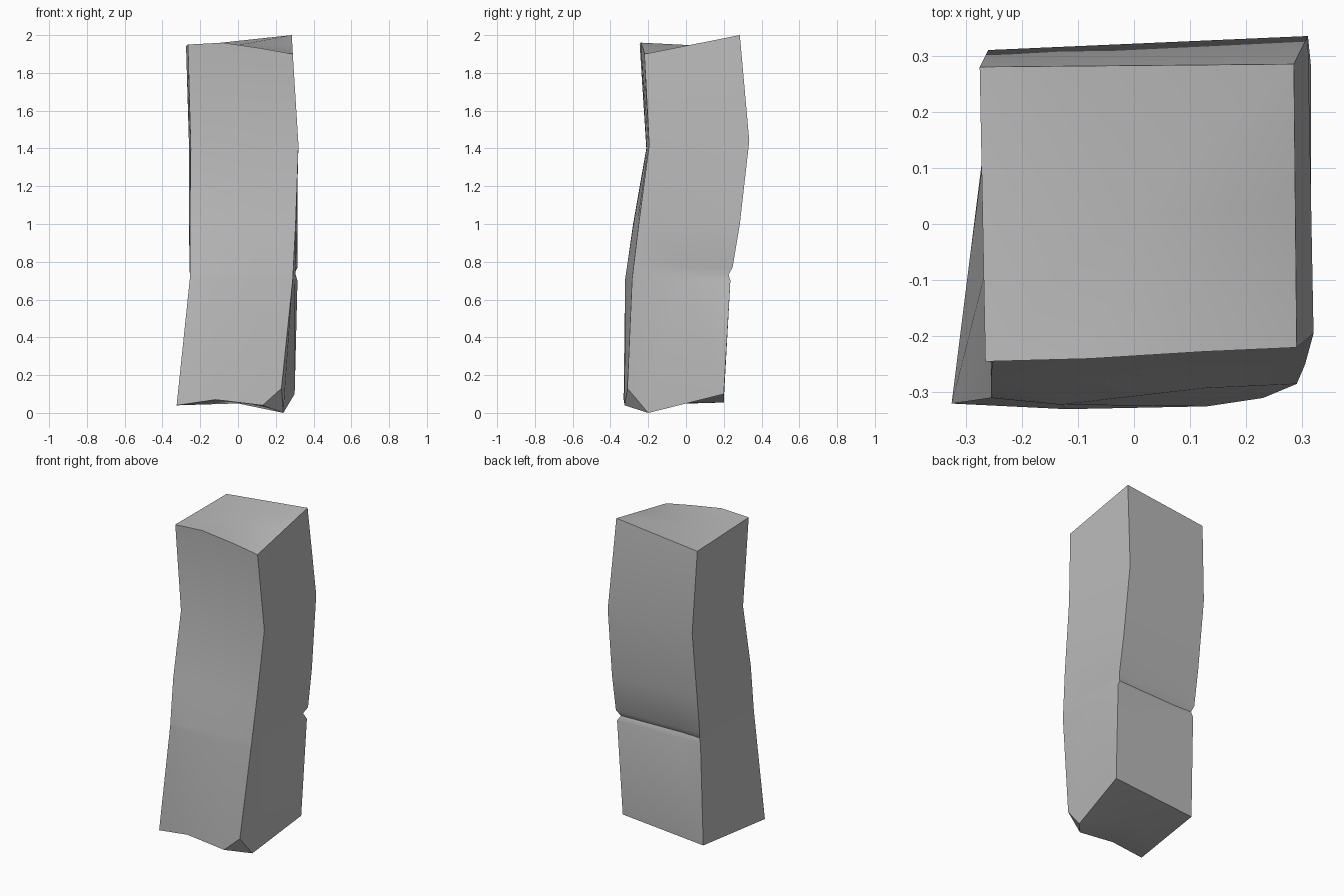
import bpy
import bmesh
import math
from mathutils import Vector

cube = bpy.data.objects.get("Cube")
if cube:
    bpy.data.objects.remove(cube)


def path(*knots):
    return [Vector(k) for k in knots]


def blend(first, second, t):
    """Column running between two neighbouring columns."""
    return [a.lerp(b, t) for a, b in zip(first, second)]


def add_notch_rows(column, depth):
    """Insert three rows above the lowest knee and push the middle one inward."""
    knee_top, knee = column[2], column[3]
    upper = knee_top.lerp(knee, 0.77)
    groove = knee_top.lerp(knee, 0.89)
    inward = Vector((groove.x, groove.y, 0)).normalized()
    return column[:3] + [upper, groove - inward * depth] + column[3:]


# Corner columns of the bent pillar, top to bottom
front_low_x = path((-.265, -.245, 1.95), (-.25, -.21, 1.4), (-.255, -.28, 1), (-.255, -.31, .71), (-.325, -.32, .04))
front_high_x = path((.29, -.22, 1.9), (.32, -.195, 1.42), (.305, -.25, 1), (.29, -.285, .71), (.23, -.31, .13))
back_high_x = path((.285, .285, 2), (.31, .335, 1.44), (.315, .285, 1), (.315, .235, .7), (.3, .2, .1))
back_low_x = path((-.275, .28, 1.94), (-.26, .31, 1.43), (-.26, .26, 1), (-.255, .22, .7), (-.26, .2, .055))

# Slight ridges on the front face
front_ridge = path((-.08, -.24, 1.96), (-.1, -.208, 1.4), (-.1, -.278, 1), (-.13, -.322, .71), (-.12, -.33, .07))
front_swell = blend(front_low_x, front_high_x, .7)
front_swell[0].z = 1.93
front_swell[-1] = Vector((.13, -.325, .04))

# Side and back columns; the side one ends in the low tip beside the chip
side_high_x = blend(front_high_x, back_high_x, .5)
side_high_x[-1] = Vector((.24, -.2, 0))
back_ridge = blend(back_high_x, back_low_x, .77)
side_low_x = blend(back_low_x, front_low_x, .5)

columns = [
    (front_low_x, 0), (front_ridge, 0), (front_swell, 0), (front_high_x, 0), (side_high_x, 0),
    (back_high_x, .025), (back_ridge, .02), (back_low_x, .015), (side_low_x, 0),
]

# Loft the columns into one stone
bm = bmesh.new()
grid = [[bm.verts.new(p) for p in add_notch_rows(c, d)] for c, d in columns]
for i, column in enumerate(grid):
    following = grid[(i + 1) % len(grid)]
    for j in range(len(column) - 1):
        bm.faces.new((column[j], column[j + 1], following[j + 1], following[j]))

# Gently crowned top
crown = bm.verts.new((0, .02, 1.947))
for i, column in enumerate(grid):
    bm.faces.new((column[0], grid[(i + 1) % len(grid)][0], crown))

# Chipped corner and slanted underside
feet = [column[-1] for column in grid]
bm.faces.new((feet[4], feet[3], feet[2]))
feet.pop(3)
base = bm.verts.new((0, -.05, .05))
for i, foot in enumerate(feet):
    bm.faces.new((feet[(i + 1) % len(feet)], foot, base))
bmesh.ops.recalc_face_normals(bm, faces=bm.faces)

mesh = bpy.data.meshes.new("stone_pillar")
bm.to_mesh(mesh)
bm.free()
pillar = bpy.data.objects.new("stone_pillar", mesh)
bpy.context.collection.objects.link(pillar)

# Grey stone
stone = bpy.data.materials.new("grey_stone")
stone.use_nodes = True
colour = (.5, .5, .5, 1)
stone.diffuse_color = colour
stone.node_tree.nodes["Principled BSDF"].inputs["Base Color"].default_value = colour
mesh.materials.append(stone)

bpy.ops.object.select_all(action="DESELECT")
pillar.select_set(True)
bpy.context.view_layer.objects.active = pillar
bpy.ops.object.shade_smooth_by_angle(angle=math.radians(40))
